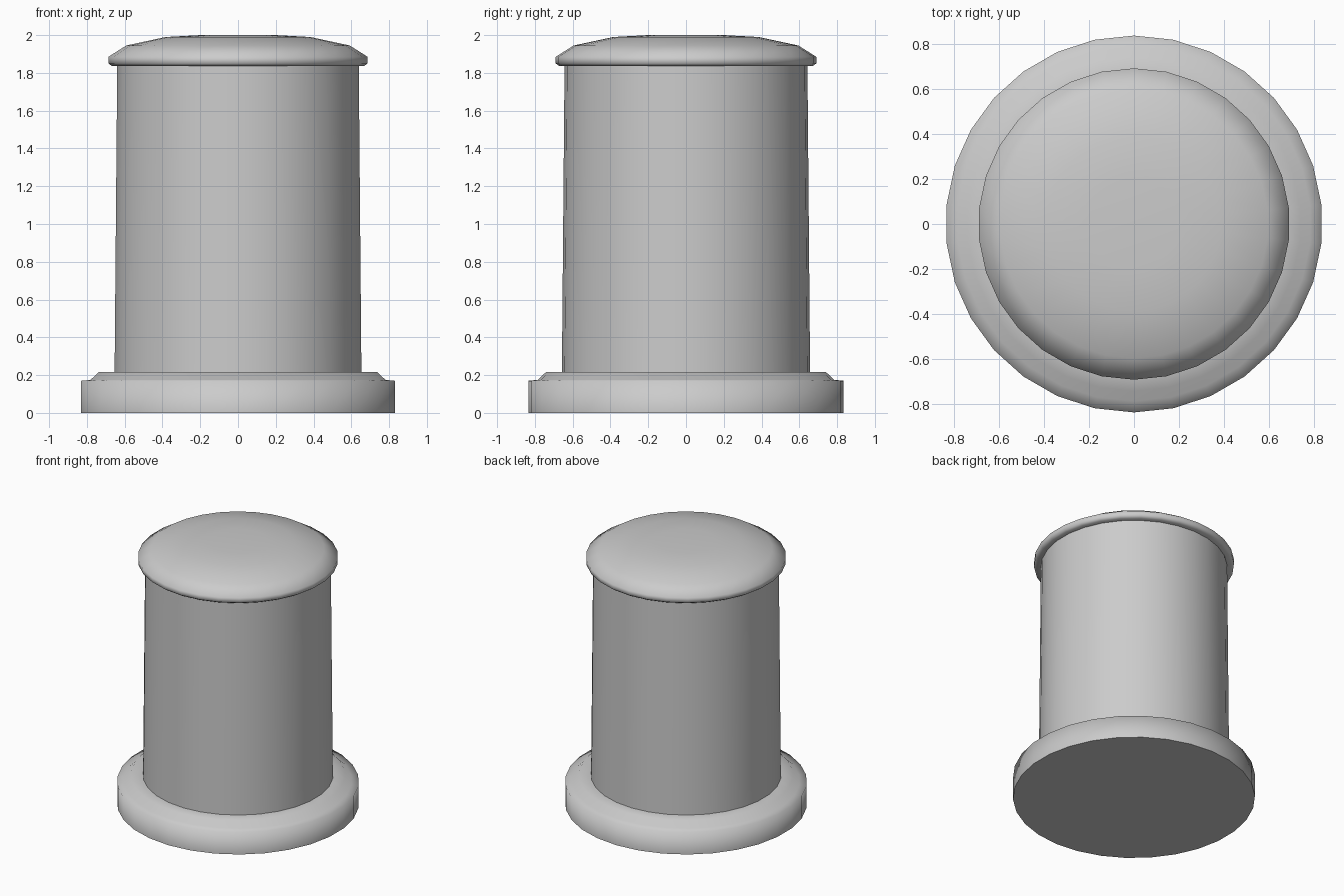
import bpy, bmesh, math

if "Cube" in bpy.data.objects:
    bpy.data.objects.remove(bpy.data.objects["Cube"])

SIDES = 30
grey = bpy.data.materials.new("stone_grey")
grey.diffuse_color = (0.6, 0.6, 0.6, 1)
grey.use_nodes = True
grey.node_tree.nodes["Principled BSDF"].inputs["Base Color"].default_value = grey.diffuse_color


def lathe(name, profile, close_bottom=False, close_top=False):
    """Turn a list of (radius, height) points into a smooth round part."""
    bm = bmesh.new()
    rings = []
    for r, z in profile:
        ring = []
        for i in range(SIDES):
            a = math.pi / 2 + 2 * math.pi * i / SIDES
            ring.append(bm.verts.new((r * math.cos(a), r * math.sin(a), z)))
        rings.append(ring)
    for low, high in zip(rings, rings[1:]):
        for i in range(SIDES):
            j = (i + 1) % SIDES
            bm.faces.new((low[i], low[j], high[j], high[i]))
    for f in bm.faces:
        f.smooth = True
    if close_top:
        bm.faces.new(rings[-1]).smooth = True
    if close_bottom:
        # flat underside with a crisp rim
        under = bm.faces.new(rings[0][::-1])
        for e in under.edges:
            e.smooth = False
    mesh = bpy.data.meshes.new(name)
    bm.to_mesh(mesh)
    bm.free()
    mesh.materials.append(grey)
    obj = bpy.data.objects.new(name, mesh)
    bpy.context.collection.objects.link(obj)
    return obj


# stepped round foot
lathe("base", [(0.835, 0), (0.835, 0.17), (0.785, 0.175), (0.74, 0.217),
               (0.64, 0.217)], close_bottom=True)

# slightly tapered shaft
lathe("shaft", [(0.657, 0.215), (0.643, 1.838)])

# low domed cap with an overhanging lip
lathe("cap", [(0.63, 1.837), (0.672, 1.837), (0.69, 1.85), (0.69, 1.885),
              (0.595, 1.945), (0.385, 1.99), (0.2, 2.0)], close_top=True)
